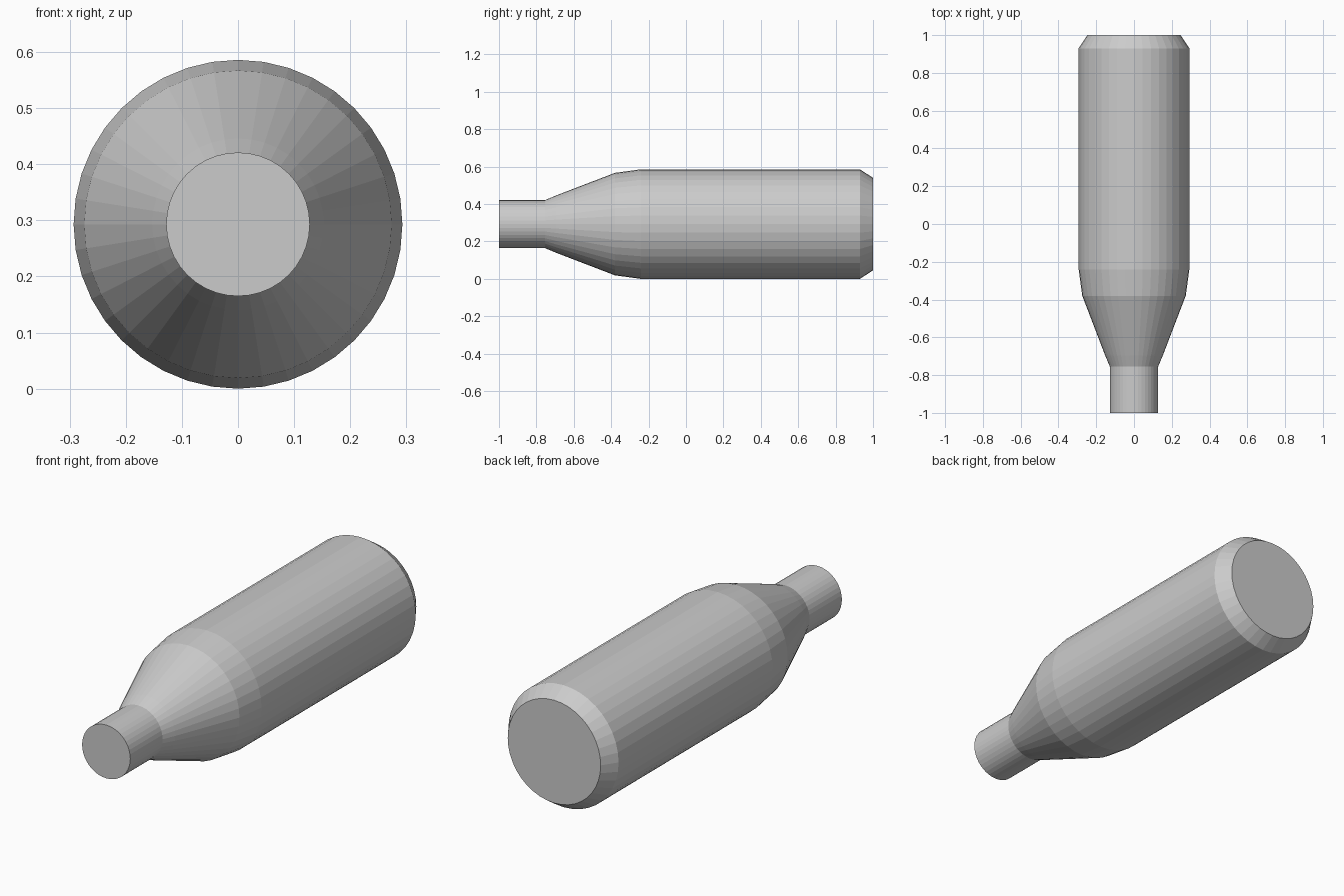
import bpy, bmesh
from math import cos, sin, pi

if "Cube" in bpy.data.objects:
    bpy.data.objects.remove(bpy.data.objects["Cube"])

SIDES = 40
RADIUS = 0.293

# Half profile from neck to base: (position along y, radius)
profile = [(-1.0, 0.128), (-0.755, 0.128), (-0.695, 0.153), (-0.38, 0.274),
           (-0.24, RADIUS), (0.93, RADIUS), (1.0, 0.247)]

# Bottle body: rings lofted along the y axis and capped at both ends
bm = bmesh.new()
rings = [[bm.verts.new((r * cos(2 * pi * i / SIDES), y,
                        RADIUS + r * sin(2 * pi * i / SIDES)))
          for i in range(SIDES)] for y, r in profile]
for a, b in zip(rings, rings[1:]):
    for i in range(SIDES):
        j = (i + 1) % SIDES
        bm.faces.new((a[i], a[j], b[j], b[i]))
bm.faces.new(rings[0])
bm.faces.new(rings[-1])
bmesh.ops.recalc_face_normals(bm, faces=bm.faces[:])

mesh = bpy.data.meshes.new("cartridge_body")
bm.to_mesh(mesh)
bm.free()
bpy.context.collection.objects.link(bpy.data.objects.new("cartridge_body", mesh))
